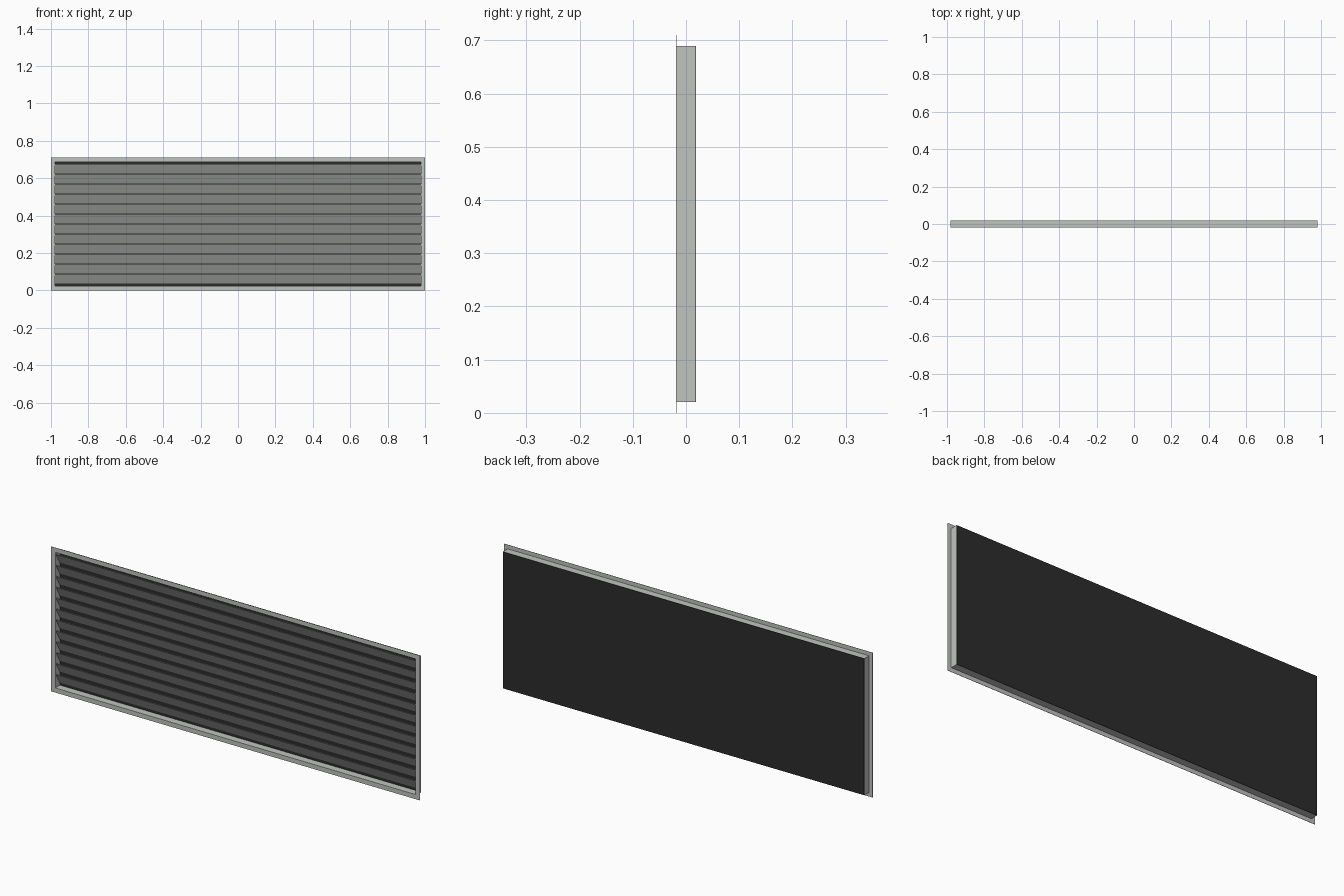
import bpy, bmesh

if "Cube" in bpy.data.objects:
    bpy.data.objects.remove(bpy.data.objects["Cube"])

def material(name, rgb):
    m = bpy.data.materials.new(name)
    m.diffuse_color = (*rgb, 1)
    m.use_nodes = True
    m.node_tree.nodes["Principled BSDF"].inputs["Base Color"].default_value = m.diffuse_color
    return m

light = material("light grey metal", (0.53, 0.55, 0.53))
dark = material("dark backing", (0.025, 0.025, 0.025))

def make_object(name, bm, mat):
    bmesh.ops.recalc_face_normals(bm, faces=bm.faces)
    me = bpy.data.meshes.new(name)
    bm.to_mesh(me)
    bm.free()
    me.materials.append(mat)
    ob = bpy.data.objects.new(name, me)
    bpy.context.collection.objects.link(ob)
    return ob

def prism(name, section, half_x, mat):
    """Extrude a (y, z) section along x."""
    bm = bmesh.new()
    face = bm.faces.new([bm.verts.new((-half_x, y, z)) for y, z in section])
    ext = bmesh.ops.extrude_face_region(bm, geom=[face])
    verts = [g for g in ext["geom"] if isinstance(g, bmesh.types.BMVert)]
    bmesh.ops.translate(bm, verts=verts, vec=(2 * half_x, 0, 0))
    return make_object(name, bm, mat)

# Frame: an L-shaped section (flange + duct wall) swept round the rectangle
W, H, ZC = 1.0, 0.355, 0.355
FRONT, BACK = -0.019, 0.018
section = [(0.0, FRONT), (0.0, FRONT + 0.0015), (0.02, FRONT + 0.0015),
           (0.02, BACK), (0.0225, BACK), (0.0225, FRONT)]   # (inset, y)
bm = bmesh.new()
rings = [[bm.verts.new((sx * (W - i), y, ZC + sz * (H - i))) for i, y in section]
         for sx, sz in ((-1, -1), (1, -1), (1, 1), (-1, 1))]
for a, b in zip(rings, rings[1:] + rings[:1]):
    for k in range(len(section)):
        j = (k + 1) % len(section)
        bm.faces.new((a[k], a[j], b[j], b[k]))
make_object("flanged_frame", bm, light)

# Dark panel closing the back of the duct
prism("back_panel", [(BACK - 0.001, 0.02), (BACK + 0.001, 0.02),
                     (BACK + 0.001, 0.69), (BACK - 0.001, 0.69)], 0.98, dark)

# Twelve louvre slats, upper edge forward, lower edge towards the back
COUNT, PITCH, Z0 = 12, 0.0535, 0.036
for n in range(COUNT):
    z = Z0 + n * PITCH
    top = z + PITCH - 0.001
    prism(f"slat_{n + 1}", [(0.015, z), (0.0165, z + 0.001),
                            (-0.0145, top), (-0.016, top - 0.001)], 0.9775, light)
